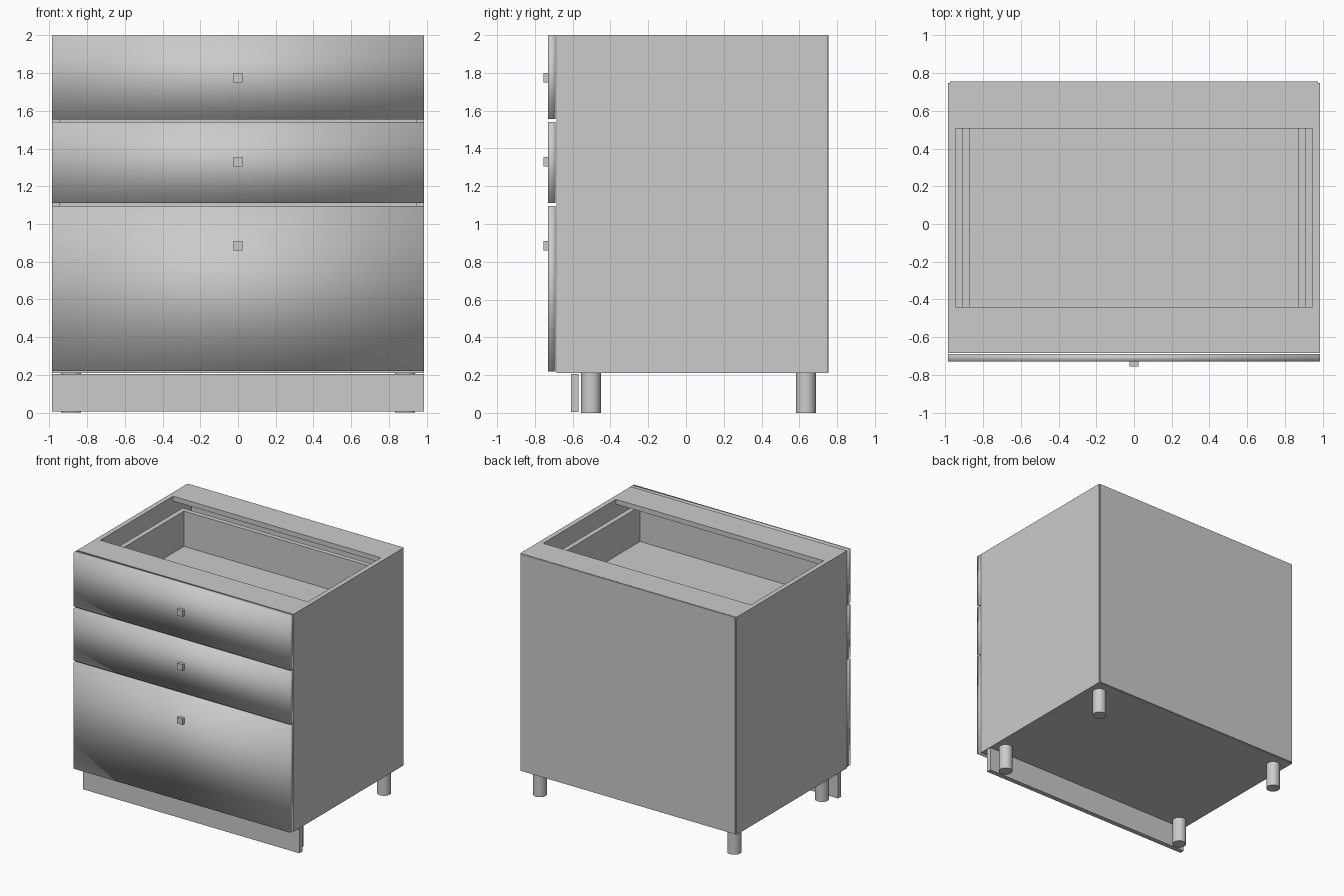
import bpy

cube = bpy.data.objects.get("Cube")
if cube:
    bpy.data.objects.remove(cube, do_unlink=True)

grey = bpy.data.materials.new("light_grey")
grey.use_nodes = True
COLOUR = (0.6, 0.6, 0.6, 1)
grey.diffuse_color = COLOUR
grey.node_tree.nodes["Principled BSDF"].inputs["Base Color"].default_value = COLOUR


def box(name, xs, ys, zs, smooth=False):
    """Box between the given x, y and z limits."""
    bpy.ops.mesh.primitive_cube_add(size=1)
    ob = bpy.context.object
    ob.name = name
    for v in ob.data.vertices:
        v.co = [lim[0] if c < 0 else lim[1] for c, lim in zip(v.co, (xs, ys, zs))]
    ob.data.materials.append(grey)
    if smooth:
        bpy.ops.object.shade_smooth()
    return ob


W, INNER, T = 0.985, 0.945, 0.04      # half width, inner half width, board thickness
FRONT, BACK = -0.685, 0.748           # carcass depth limits
BASE, TOP = 0.21, 2.0

# Carcass
for side, s in (("left", 1), ("right", -1)):
    box(side + "_side_panel", sorted((s * INNER, s * W)), (FRONT, BACK), (BASE, TOP))
box("bottom_panel", (-INNER, INNER), (FRONT, BACK), (BASE, BASE + T))
box("front_top_rail", (-INNER, INNER), (FRONT, -0.44), (TOP - T, TOP))
box("back_top_rail", (-INNER, INNER), (0.507, BACK), (TOP - T, TOP))
box("back_panel", (-0.975, 0.975), (BACK, 0.755), (BASE + 0.005, TOP - 0.002))

# Drawers: front limits, box limits, knob height
drawers = {
    "bottom": ((0.22, 1.095), (0.28, 0.72), 0.885),
    "middle": ((1.11, 1.54), (1.13, 1.44), 1.33),
    "top": ((1.555, 2.0), (1.575, 1.885), 1.775),
}
OUT, IN = 0.91, 0.87
Y0, Y1 = FRONT, 0.58
for name, (front, (low, high), knob) in drawers.items():
    box(name + "_drawer_front", (-W, W), (-0.73, -0.69), front, smooth=True)
    box(name + "_drawer_knob", (-0.025, 0.025), (-0.755, -0.73), (knob - 0.025, knob + 0.025))
    for side, s in (("left", 1), ("right", -1)):
        box(f"{name}_drawer_{side}_wall", sorted((s * IN, s * OUT)), (Y0, Y1), (low, high))
    box(name + "_drawer_inner_front", (-IN, IN), (Y0, Y0 + T), (low, high))
    box(name + "_drawer_back_wall", (-IN, IN), (Y1 - T, Y1), (low, high))
    box(name + "_drawer_floor", (-IN, IN), (Y0 + T, Y1 - T), (low, low + 0.02))

# Plinth and legs
box("plinth", (-W, W), (-0.61, -0.57), (0.005, 0.205))
for depth, y in (("front", -0.503), ("back", 0.635)):
    for side, x in (("left", 0.885), ("right", -0.885)):
        bpy.ops.mesh.primitive_cylinder_add(vertices=32, radius=0.053, depth=BASE,
                                            location=(x, y, BASE / 2))
        leg = bpy.context.object
        leg.name = f"{depth}_{side}_leg"
        leg.data.materials.append(grey)
        bpy.ops.object.shade_smooth_by_angle()
